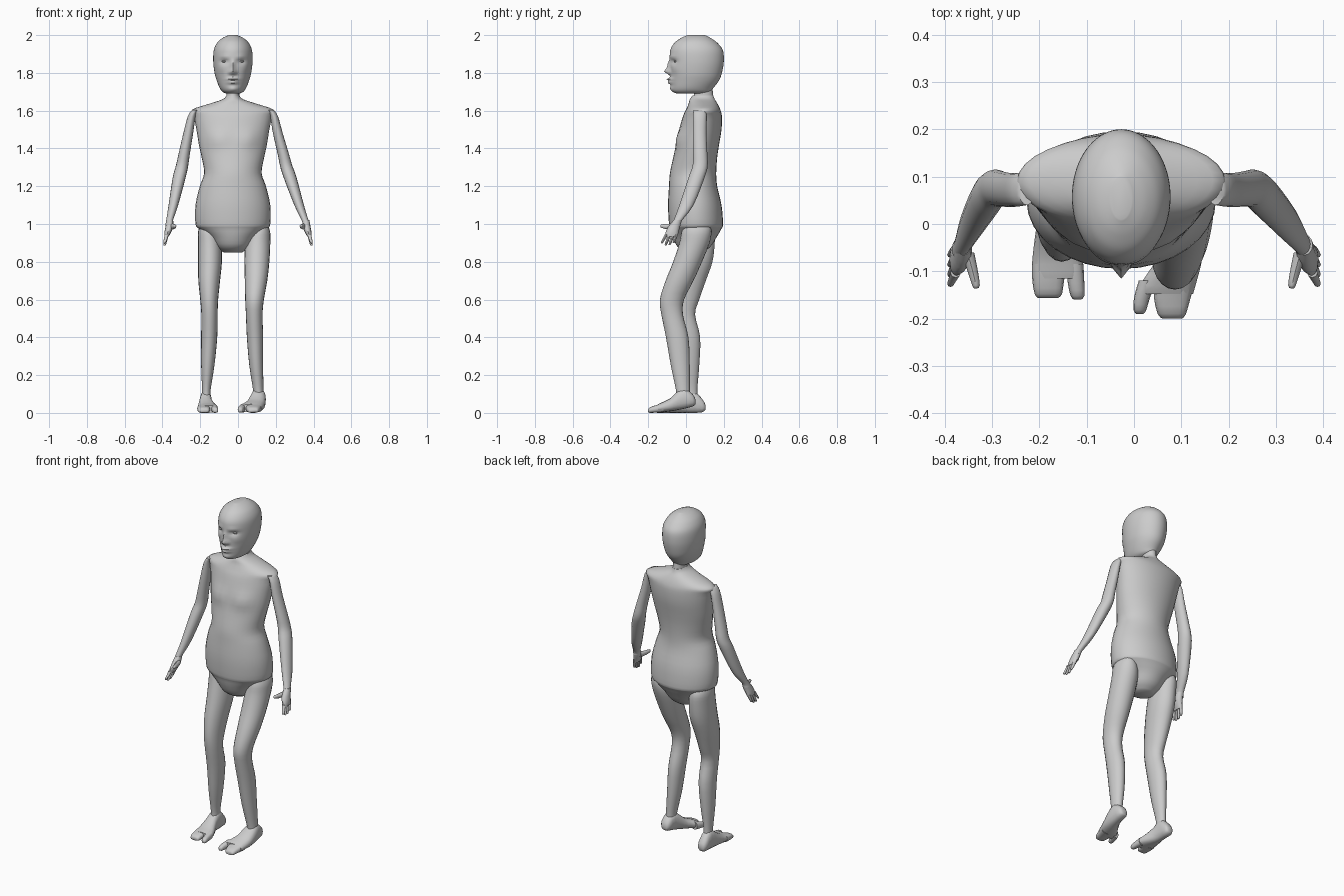
import bpy, bmesh, math
from math import cos, sin, exp, pi

CX = -0.027  # body centre line


def spline(rings, k):
    """Catmull-Rom resampling of cross-sections."""
    out = []
    for i in range(len(rings) - 1):
        a, b = rings[max(i - 1, 0)], rings[i]
        c, d = rings[i + 1], rings[min(i + 2, len(rings) - 1)]
        for j in range(k):
            t = j / k
            out.append([q + 0.5 * t * (r - p + t * (2 * p - 5 * q + 4 * r - s + t * (3 * (q - r) + s - p)))
                        for p, q, r, s in zip(a, b, c, d)])
    return out + [list(rings[-1])]


def loft(name, rings, axis='z', n=16, k=2, power=2.0, bumps=()):
    """Rings: (x0, x1, y0, y1, z), or (x0, x1, z0, z1, y) when axis is y."""
    bm = bmesh.new()
    loops = []
    for x0, x1, v0, v1, w in spline(rings, k):
        loop = []
        for i in range(n):
            a = 2 * pi * i / n
            c, s = cos(a), sin(a)
            u = (x0 + x1) / 2 + (x1 - x0) / 2 * math.copysign(abs(c) ** (2 / power), c)
            v = (v0 + v1) / 2 + (v1 - v0) / 2 * math.copysign(abs(s) ** (2 / power), s)
            if s < -0.05:  # sculpt the front
                for bx, bz, amp, sx, sz in bumps:
                    v -= amp * exp(-((u - CX - bx) / sx) ** 2 - ((w - bz) / sz) ** 2)
            loop.append(bm.verts.new((u, v, w) if axis == 'z' else (u, w, v)))
        loops.append(loop)
    for a, b in zip(loops, loops[1:]):
        for i in range(n):
            j = (i + 1) % n
            bm.faces.new((a[i], a[j], b[j], b[i]))
    bm.faces.new(loops[0])
    bm.faces.new(loops[-1])
    bmesh.ops.recalc_face_normals(bm, faces=bm.faces)
    me = bpy.data.meshes.new(name)
    bm.to_mesh(me)
    bm.free()
    ob = bpy.data.objects.new(name, me)
    bpy.context.collection.objects.link(ob)
    smooth(ob)


def smooth(ob):
    bpy.ops.object.select_all(action='DESELECT')
    ob.select_set(True)
    bpy.context.view_layer.objects.active = ob
    bpy.ops.object.shade_smooth_by_angle(angle=math.radians(50))


def body(name, prof, **kw):
    """Symmetric profile: (z, half width, front y, back y)."""
    loft(name, [(CX - h, CX + h, f, b, z) for z, h, f, b in prof], **kw)


def both(items):
    return [(s * i[0],) + i[1:] for i in items for s in (-1, 1)]


# head with sculpted face
body('head', [(1.69, .035, -.045, .10), (1.70, .055, -.068, .13), (1.72, .07, -.077, .145),
              (1.76, .086, -.08, .175), (1.80, .097, -.082, .19), (1.86, .104, -.085, .20),
              (1.92, .101, -.083, .195), (1.96, .083, -.06, .165), (1.985, .055, -.025, .13),
              (2.0, .022, .01, .10)],
     n=72, k=6,
     bumps=[(0, 1.808, .030, .013, .016), (0, 1.84, .014, .010, .025), (0, 1.767, .016, .028, .006),
            (0, 1.749, .015, .024, .006), (0, 1.758, .008, .03, .018), (0, 1.715, .008, .028, .014)]
     + both([(.016, 1.802, .012, .008, .009), (.045, 1.86, -.014, .022, .012),
             (.042, 1.885, .005, .026, .009), (.062, 1.82, .004, .02, .02)]))

# eyes
for s in (-1, 1):
    bpy.ops.mesh.primitive_uv_sphere_add(segments=12, ring_count=8, radius=1,
                                         location=(CX + s * .045, -.056, 1.861))
    eye = bpy.context.object
    eye.name = 'eye'
    eye.scale = (.015, .009, .006)
    smooth(eye)

# neck
body('neck', [(1.64, .04, .03, .15), (1.67, .034, .04, .145), (1.72, .034, .045, .14)])

# torso with high-cut leg openings
body('torso', [(.85, .05, .0, .09), (.88, .09, -.045, .13), (.93, .125, -.07, .162),
               (.975, .18, -.083, .188), (1.0, .198, -.09, .196), (1.1, .198, -.095, .188),
               (1.2, .175, -.09, .165), (1.27, .152, -.085, .16), (1.35, .165, -.068, .165),
               (1.42, .18, -.052, .175), (1.5, .193, -.036, .188), (1.57, .207, -.016, .19),
               (1.605, .216, .0, .182), (1.635, .13, .013, .168), (1.66, .055, .02, .152),
               (1.68, .034, .035, .145)],
     n=32, k=3, bumps=both([(.08, 1.45, .016, .05, .045)]))

# arms and hands; the shoulders lean slightly to one side
arm = [(.155, .19, .04, .105, 1.603), (.17, .212, .037, .108, 1.57), (.185, .237, .036, .108, 1.48),
       (.21, .27, .037, .113, 1.37), (.222, .287, .035, .115, 1.31), (.24, .309, .015, .10, 1.25),
       (.298, .349, -.035, .04, 1.10), (.337, .373, -.065, -.02, 1.02), (.343, .38, -.078, -.028, .995)]
palm = [(.343, .378, -.066, -.022, 1.02), (.343, .384, -.095, -.032, .985),
        (.355, .39, -.108, -.04, .955), (.366, .39, -.11, -.044, .935)]
thumb = [(.338, .366, .97, 1.005, -.06), (.33, .352, .972, 1.0, -.10), (.326, .342, .98, .998, -.13),
         (.331, .338, .986, .992, -.136)]
fingers = [(-.104, -.127, .898), (-.087, -.107, .887), (-.070, -.086, .888), (-.053, -.065, .90)]
for side in ('right', 'left'):
    def place(rings):
        if side == 'right':
            return rings
        res = []
        for x0, x1, a, b, w in rings:
            k = .054 * max(0, min(1, (.36 - x0) / .18)) if rings is arm else 0
            res.append((-x1 - k, -x0 - k, a, b, w))
        return res
    loft(side + '_arm', place(arm), k=3)
    loft(side + '_palm', place(palm), n=12)
    loft(side + '_thumb', place(thumb), axis='y', n=8)
    for y0, y1, z in fingers:
        m = (y0 + y1) / 2
        loft(side + '_finger', place([(.366, .388, y0 - .009, y0 + .009, .945),
                                      (.374, .392, m - .008, m + .008, (.945 + z) / 2),
                                      (.381, .395, y1 - .006, y1 + .006, z + .004),
                                      (.386, .391, y1 - .003, y1 + .003, z)]), n=8)

# legs, one a half step ahead
loft('right_leg', [(.09, .155, .0, .125, 1.0), (.055, .17, -.022, .135, .96), (.037, .171, -.035, .125, .9),
                   (.034, .166, -.068, .085, .8), (.036, .155, -.108, .04, .7), (.038, .137, -.138, -.01, .6),
                   (.042, .13, -.13, -.016, .52), (.047, .133, -.106, .013, .4), (.06, .133, -.08, .02, .25),
                   (.08, .135, -.053, .02, .12), (.08, .137, -.05, .025, .07)], n=20, k=3)
loft('left_leg', [(-.20, -.12, .0, .125, 1.0), (-.211, -.1, -.02, .15, .96), (-.212, -.087, -.03, .152, .9),
                  (-.212, -.085, -.05, .14, .8), (-.21, -.095, -.07, .105, .7), (-.20, -.105, -.08, .07, .6),
                  (-.194, -.108, -.073, .048, .52), (-.195, -.11, -.052, .075, .4),
                  (-.195, -.125, -.03, .07, .25), (-.19, -.145, -.005, .06, .12),
                  (-.192, -.143, -.005, .065, .06)], n=20, k=3)

# feet with a split big toe
feet = {
    'right': ([(.095, .125, .045, .07, .05), (.08, .14, .034, .1, .035), (.074, .146, .022, .13, -.01),
               (.062, .147, .015, .115, -.045), (.042, .142, .008, .076, -.085),
               (.012, .13, .003, .055, -.13), (.012, .125, .003, .046, -.148)],
              [(.01, .048, .003, .05, -.12), (.0, .034, .002, .04, -.155), (-.001, .026, .002, .03, -.182),
               (.005, .02, .006, .02, -.19)],
              [(.045, .13, .003, .055, -.12), (.042, .12, .002, .042, -.155), (.05, .11, .0, .03, -.19),
               (.06, .102, .004, .018, -.2)]),
    'left': ([(-.185, -.152, .015, .045, .102), (-.198, -.142, .003, .075, .085), (-.2, -.14, .0, .12, .035),
              (-.207, -.135, .0, .09, -.01), (-.214, -.112, .0, .056, -.065),
              (-.216, -.106, .0, .045, -.1), (-.214, -.108, .0, .04, -.115)],
             [(-.143, -.107, .0, .045, -.085), (-.14, -.105, .0, .036, -.125), (-.134, -.105, .0, .028, -.152),
              (-.127, -.112, .005, .018, -.16)],
             [(-.216, -.14, .0, .045, -.085), (-.215, -.148, .0, .037, -.12), (-.21, -.152, .0, .028, -.148),
              (-.204, -.16, .004, .018, -.156)]),
}
for side, (foot, big, rest) in feet.items():
    loft(side + '_foot', foot, axis='y', power=2.4)
    loft(side + '_big_toe', big, axis='y', n=12, power=2.4)
    loft(side + '_toes', rest, axis='y', n=16, power=2.8)
